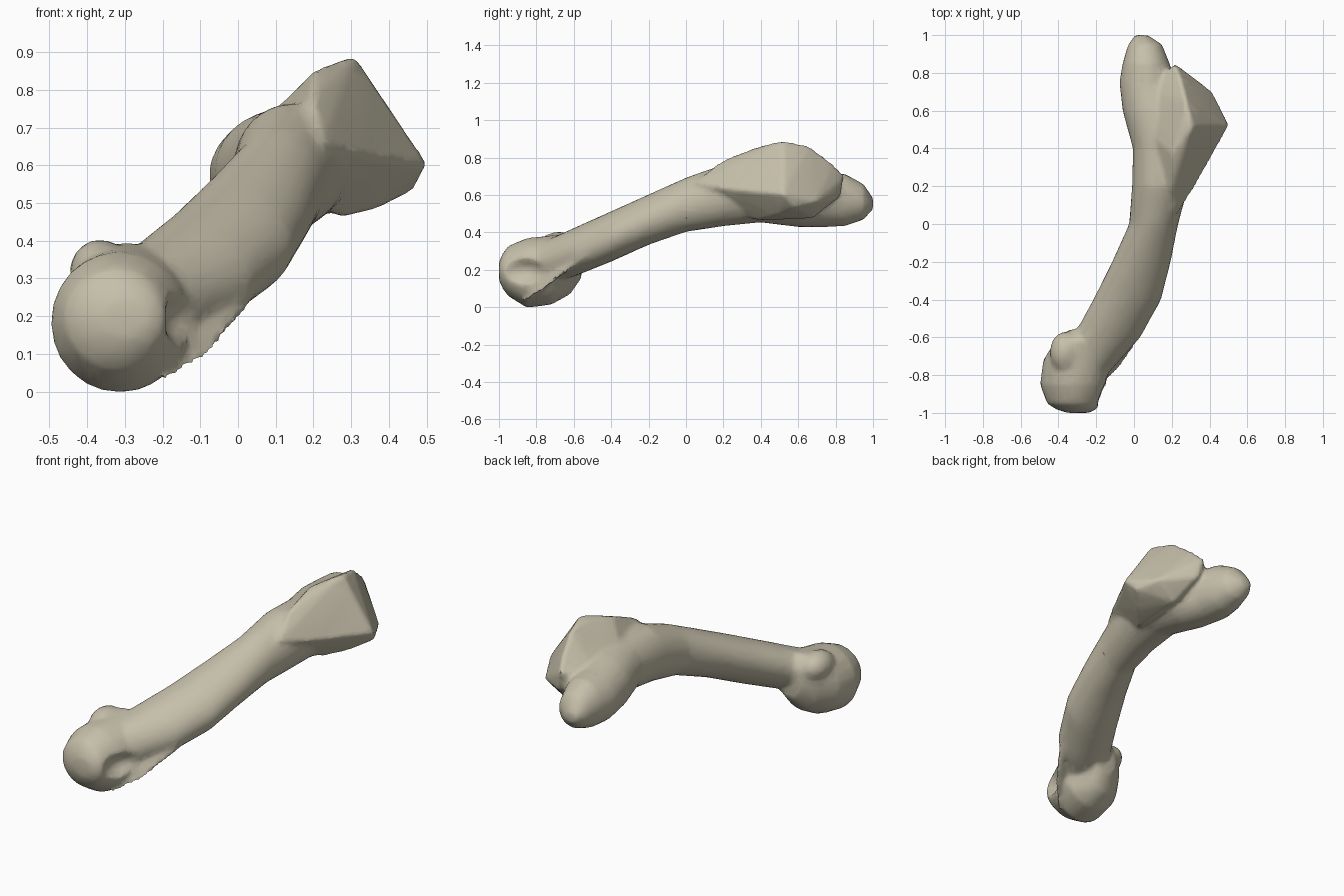
import bpy
import bmesh
import math
from mathutils import Vector, Matrix

default_cube = bpy.data.objects.get("Cube")
if default_cube:
    bpy.data.objects.remove(default_cube, do_unlink=True)


def make_object(name, bm):
    """Turn a bmesh into a linked object with outward normals."""
    bmesh.ops.recalc_face_normals(bm, faces=bm.faces[:])
    mesh = bpy.data.meshes.new(name)
    bm.to_mesh(mesh)
    bm.free()
    obj = bpy.data.objects.new(name, mesh)
    bpy.context.collection.objects.link(obj)
    return obj


def loft(name, sections, sides=24):
    """Skin elliptical sections (y, centre x, centre z, radius x, radius z)."""
    bm = bmesh.new()
    rings = []
    for y, cx, cz, rx, rz in sections:
        ring = []
        for i in range(sides):
            angle = math.tau * i / sides
            ring.append(bm.verts.new((cx + rx * math.cos(angle), y, cz + rz * math.sin(angle))))
        rings.append(ring)
    for lower, upper in zip(rings, rings[1:]):
        for i in range(sides):
            j = (i + 1) % sides
            bm.faces.new((lower[i], lower[j], upper[j], upper[i]))
    bm.faces.new(rings[0])
    bm.faces.new(rings[-1])
    return make_object(name, bm)


def hull(name, points):
    """Wrap a convex faceted block around a few corner points."""
    bm = bmesh.new()
    verts = [bm.verts.new(p) for p in points]
    result = bmesh.ops.convex_hull(bm, input=verts)
    spare = {v for v in result["geom_interior"] if isinstance(v, bmesh.types.BMVert)}
    bmesh.ops.delete(bm, geom=list(spare), context="VERTS")
    return make_object(name, bm)


def ellipsoid(name, centre, radii):
    bm = bmesh.new()
    matrix = Matrix.Translation(centre) @ Matrix.Diagonal((*radii, 1))
    bmesh.ops.create_uvsphere(bm, u_segments=20, v_segments=12, radius=1, matrix=matrix)
    return make_object(name, bm)


def add_boolean(target, other, operation):
    other.hide_render = True
    modifier = target.modifiers.new(other.name, "BOOLEAN")
    modifier.operation = operation
    modifier.solver = "EXACT"
    modifier.object = other


# Curved shaft, running back into the rounded rear process
bone = loft("bone", [
    (-0.78, -0.25, 0.24, 0.12, 0.11),
    (-0.6, -0.15, 0.3, 0.18, 0.13),
    (-0.4, -0.04, 0.385, 0.18, 0.135),
    (-0.2, 0.035, 0.475, 0.155, 0.135),
    (0, 0.1, 0.555, 0.13, 0.145),
    (0.2, 0.135, 0.605, 0.15, 0.165),
    (0.4, 0.15, 0.615, 0.16, 0.155),
    (0.6, 0.11, 0.595, 0.175, 0.16),
    (0.75, 0.065, 0.58, 0.147, 0.145),
    (0.85, 0.06, 0.58, 0.125, 0.14),
    (0.95, 0.055, 0.57, 0.09, 0.095),
    (1, 0.035, 0.56, 0.035, 0.03),
])

# Rounded joint at the front end
front_joint = loft("front_joint", [
    (-1, -0.3, 0.2, 0.06, 0.05),
    (-0.98, -0.31, 0.2, 0.11, 0.095),
    (-0.95, -0.325, 0.2, 0.14, 0.135),
    (-0.85, -0.32, 0.19, 0.182, 0.187),
    (-0.72, -0.3, 0.205, 0.185, 0.185),
    (-0.62, -0.3, 0.24, 0.12, 0.165),
    (-0.56, -0.27, 0.26, 0.08, 0.1),
])

# Small knob on top of the joint
top_knob = ellipsoid("top_knob", (-0.37, -0.68, 0.33), (0.08, 0.11, 0.08))

# Ridge running from under the joint up the side of the shaft
lower_ridge = hull("lower_ridge", [
    (-0.2, -0.88, 0.03), (-0.13, -0.82, 0.06), (-0.08, -0.75, 0.11),
    (-0.02, -0.68, 0.18), (0.035, -0.58, 0.25), (0.085, -0.48, 0.31),
    (-0.3, -0.82, 0.2), (-0.2, -0.72, 0.31), (-0.08, -0.46, 0.38),
    (0.09, -0.46, 0.38),
])

# Flared block with the flat joint surfaces at the back end
flared_base = hull("flared_base", [
    (0.305, 0.52, 0.9), (0.5, 0.52, 0.61), (0.22, 0.04, 0.67),
    (0.21, 0.85, 0.71), (0.2, 0.37, 0.86), (0.27, 0.66, 0.87),
    (0.24, 0.78, 0.78), (0.41, 0.7, 0.57), (0.46, 0.58, 0.54),
    (0.23, 0.83, 0.6), (0.32, 0.2, 0.64), (0.19, 0.18, 0.785),
    (0.05, 0.5, 0.71), (0.06, 0.7, 0.67), (0.37, 0.48, 0.495),
    (0.27, 0.38, 0.47), (0.28, 0.68, 0.48), (0.2, 0.25, 0.5),
])

# Hollow in the side of the front joint
side_hollow = ellipsoid("side_hollow", (-0.08, -0.9, 0.2), (0.13, 0.15, 0.09))

# Fuse the parts into one lightly softened, low-detail surface
additions = (front_joint, top_knob, lower_ridge, flared_base)
for part in additions:
    add_boolean(bone, part, "UNION")
add_boolean(bone, side_hollow, "DIFFERENCE")
remesh = bone.modifiers.new("fuse", "REMESH")
remesh.mode = "VOXEL"
remesh.voxel_size = 0.014
soften = bone.modifiers.new("soften", "SMOOTH")
soften.factor = 0.5
soften.iterations = 5
reduce = bone.modifiers.new("reduce", "DECIMATE")
reduce.ratio = 0.15

bpy.context.view_layer.update()
depsgraph = bpy.context.evaluated_depsgraph_get()
fused = bpy.data.meshes.new_from_object(bone.evaluated_get(depsgraph))
bone.modifiers.clear()
bone.data = fused
for helper in (*additions, side_hollow):
    bpy.data.objects.remove(helper, do_unlink=True)

# Centre the bone and stand it on the ground
lows = Vector([min(v.co[i] for v in fused.vertices) for i in range(3)])
highs = Vector([max(v.co[i] for v in fused.vertices) for i in range(3)])
middle = (lows + highs) / 2
fused.transform(Matrix.Translation((-middle.x, -middle.y, -lows.z)))

# Single bone colour
material = bpy.data.materials.new("pale bone")
material.use_nodes = True
colour = (0.56, 0.52, 0.4, 1)
material.diffuse_color = colour
material.node_tree.nodes["Principled BSDF"].inputs["Base Color"].default_value = colour
fused.materials.clear()
fused.materials.append(material)

bpy.ops.object.select_all(action="DESELECT")
bone.select_set(True)
bpy.context.view_layer.objects.active = bone
bpy.ops.object.shade_smooth_by_angle(angle=math.radians(40))
